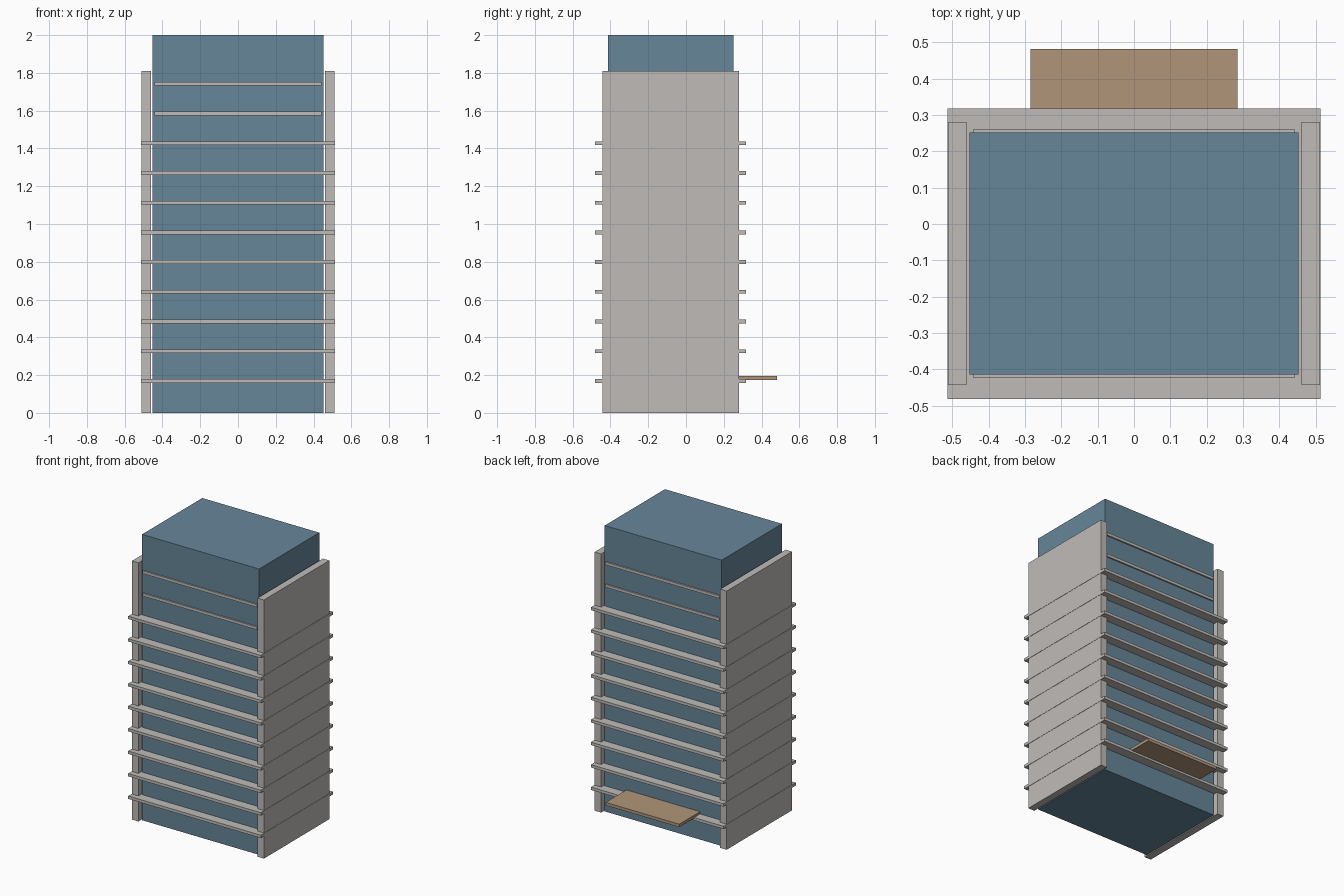
import bpy

cube = bpy.data.objects.get("Cube")
if cube:
    bpy.data.objects.remove(cube, do_unlink=True)


def material(name, rgb):
    mat = bpy.data.materials.new(name)
    mat.use_nodes = True
    color = (*rgb, 1)
    mat.diffuse_color = color
    bsdf = next(n for n in mat.node_tree.nodes if n.type == "BSDF_PRINCIPLED")
    bsdf.inputs["Base Color"].default_value = color
    return mat


glass = material("blue_glass", (0.135, 0.24, 0.32))
concrete = material("pale_concrete", (0.52, 0.50, 0.48))
timber = material("tan_timber", (0.434, 0.301, 0.192))


def box(name, mat, low, high):
    """Axis-aligned box between two opposite corners."""
    bpy.ops.mesh.primitive_cube_add(size=1)
    obj = bpy.context.object
    obj.name = name
    for v in obj.data.vertices:
        v.co = [high[i] if v.co[i] > 0 else low[i] for i in range(3)]
    obj.data.materials.append(mat)
    return obj


# Glazed core
box("glass_core", glass, (-0.453, -0.414, 0), (0.453, 0.252, 2))

# Side walls, standing just clear of the core
box("left_wall", concrete, (0.461, -0.443, 0), (0.511, 0.28, 1.81))
box("right_wall", concrete, (-0.511, -0.443, 0), (-0.461, 0.28, 1.81))

# Floor slabs: wide ones project past the walls, the top two are slim bands
FLOORS, WIDE_FLOORS = 11, 9
FIRST, STEP, HALF = 0.169, 0.1573, 0.01
for i in range(FLOORS):
    z = FIRST + i * STEP
    if i < WIDE_FLOORS:
        x, front, back = 0.513, -0.481, 0.318
    else:
        x, front, back = 0.442, -0.423, 0.262
    box(f"floor_slab_{i + 1}", concrete, (-x, front, z - HALF), (x, back, z + HALF))

# Entrance canopy at the back
box("entrance_canopy", timber, (-0.285, 0.25, 0.174), (0.285, 0.481, 0.195))
